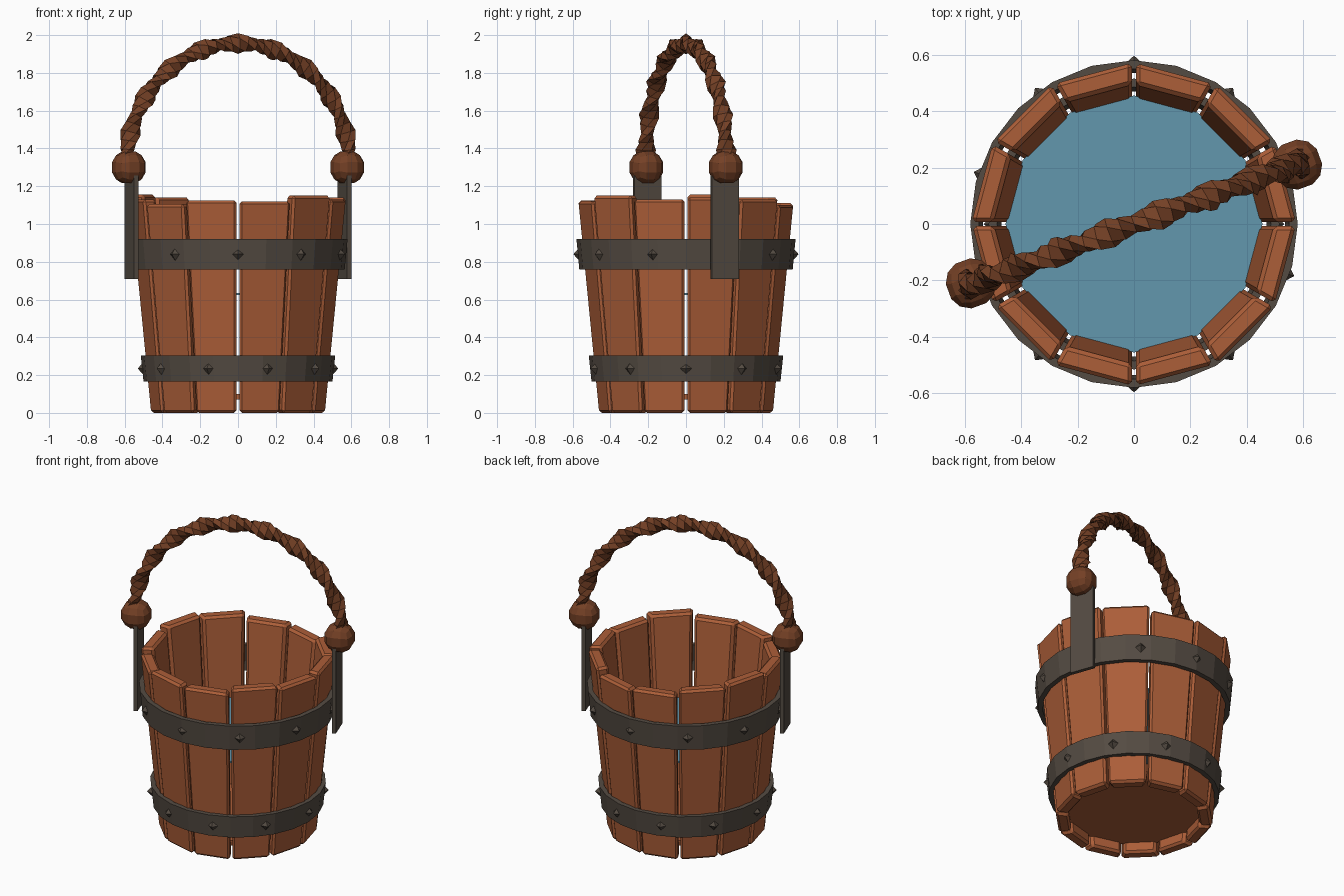
import bpy, bmesh, math
from math import sin, cos, pi, radians
from mathutils import Matrix, Vector

if "Cube" in bpy.data.objects:
    bpy.data.objects.remove(bpy.data.objects["Cube"], do_unlink=True)


def material(name, srgb):
    lin = [((c / 255 + 0.055) / 1.055) ** 2.4 for c in srgb] + [1]
    m = bpy.data.materials.new(name)
    m.use_nodes = True
    m.diffuse_color = lin
    node = next(n for n in m.node_tree.nodes if n.type == "BSDF_PRINCIPLED")
    node.inputs["Base Color"].default_value = lin
    node.inputs["Roughness"].default_value = 0.8
    return m


WOOD = material("warm wood", (172, 94, 56))
IRON = material("dark iron", (84, 75, 66))
ROPE = material("brown rope", (116, 64, 37))
WATER = material("blue water", (98, 151, 174))


def finish(name, bm, mat):
    bmesh.ops.recalc_face_normals(bm, faces=bm.faces)
    me = bpy.data.meshes.new(name)
    bm.to_mesh(me)
    bm.free()
    me.materials.append(mat)
    ob = bpy.data.objects.new(name, me)
    bpy.context.collection.objects.link(ob)
    return ob


def loft(bm, rings, loop=False):
    """Skin a list of point rings; cap the ends unless the rings loop round."""
    vs = [[bm.verts.new(p) for p in ring] for ring in rings]
    n = len(vs[0])
    for i in range(len(vs) if loop else len(vs) - 1):
        a, b = vs[i], vs[(i + 1) % len(vs)]
        for j in range(n):
            k = (j + 1) % n
            bm.faces.new((a[j], a[k], b[k], b[j]))
    if not loop:
        bm.faces.new(vs[0])
        bm.faces.new(vs[-1])


def circle(r, z, n):
    return [(r * cos(2 * pi * i / n), r * sin(2 * pi * i / n), z) for i in range(n)]


def wall(z):
    """Outer corner radius of the staves at a height."""
    return 0.465 + 0.098 * z


# Staves: twelve tapered, bevelled planks of uneven height
HALF = radians(15)
THICK, GAP = 0.075, 0.007
heights = [1.14, 1.13, 1.10, 1.11, 1.14, 1.155, 1.13, 1.105, 1.125, 1.12, 1.15, 1.13]
for k, h in enumerate(heights):
    rings = []
    for z in (0, h):
        out = wall(z) * cos(HALF)
        inn = out - THICK
        wo, wi = (d * math.tan(HALF) - GAP for d in (out, inn))
        rings.append([(inn, -wi, z), (out, -wo, z), (out, wo, z), (inn, wi, z)])
    bm = bmesh.new()
    loft(bm, rings)
    bmesh.ops.recalc_face_normals(bm, faces=bm.faces)
    bmesh.ops.bevel(bm, geom=bm.edges[:], offset=0.014, segments=1, affect="EDGES")
    bm.transform(Matrix.Rotation(HALF * (2 * k + 1), 4, "Z"))
    finish(f"stave_{k + 1}", bm, WOOD)

# Floor and water
for name, r, z0, z1, mat in (("bucket_floor", 0.405, 0.07, 0.1, WOOD),
                             ("water_surface", 0.455, 0.625, 0.635, WATER)):
    bm = bmesh.new()
    loft(bm, [circle(r, z0, 12), circle(r, z1, 12)])
    finish(name, bm, mat)

# Iron hoops with pyramid rivets
for name, z0, z1, r0, r1, turn in (("upper", 0.76, 0.92, 0.565, 0.58, 18),
                                   ("lower", 0.165, 0.305, 0.5, 0.515, 0)):
    bm = bmesh.new()
    t = 0.03
    loft(bm, [circle(r0, z0, 24), circle(r1, z1, 24),
              circle(r1 - t, z1, 24), circle(r0 - t, z0, 24)], loop=True)
    finish(name + "_hoop", bm, IRON)

    bm = bmesh.new()
    for i in range(10):
        place = (Matrix.Rotation(radians(36 * i + turn), 4, "Z")
                 @ Matrix.Translation(((r0 + r1) / 2 + 0.007, 0, (z0 + z1) / 2))
                 @ Matrix.Rotation(pi / 2, 4, "Y"))
        bmesh.ops.create_cone(bm, cap_ends=True, segments=4, radius1=0.036,
                              radius2=0, depth=0.034, matrix=place)
    finish(name + "_rivets", bm, IRON)

# Handle straps and rope knots, one on each side
TURN = radians(20)
for side, a in (("left", TURN), ("right", TURN + pi)):
    spin = Matrix.Rotation(a, 4, "Z")
    bm = bmesh.new()
    bmesh.ops.create_cube(bm, size=1)
    bm.transform(spin @ Matrix.Translation((0.6, 0, 1.0))
                 @ Matrix.Diagonal((0.024, 0.15, 0.58, 1)))
    finish(side + "_strap", bm, IRON)

    bm = bmesh.new()
    bmesh.ops.create_cube(bm, size=2)
    bmesh.ops.subdivide_edges(bm, edges=bm.edges[:], cuts=2, use_grid_fill=True)
    for v in bm.verts:
        v.co = v.co.normalized() * 0.093
    bm.transform(spin @ Matrix.Translation((0.615, 0, 1.3)))
    finish(side + "_knot", bm, ROPE)

# Rope handle: a flattened six-sided section twisted along an arch
STEPS, TWISTS = 44, 5
along = Vector((cos(TURN), sin(TURN), 0))
across = Vector((-sin(TURN), cos(TURN), 0))
up = Vector((0, 0, 1))
rings = []
for i in range(STEPS + 1):
    t = pi * i / STEPS
    centre = along * 0.63 * cos(t) + up * (1.3 + 0.655 * sin(t))
    normal = along * cos(t) + up * sin(t)
    twist = 2 * pi * TWISTS * i / STEPS
    ring = []
    for j in range(6):
        b = 2 * pi * j / 6
        u, v = 0.055 * cos(b), 0.036 * sin(b)
        ring.append(centre + normal * (u * cos(twist) - v * sin(twist))
                    + across * (u * sin(twist) + v * cos(twist)))
    rings.append(ring)
bm = bmesh.new()
loft(bm, rings)
finish("rope_handle", bm, ROPE)
